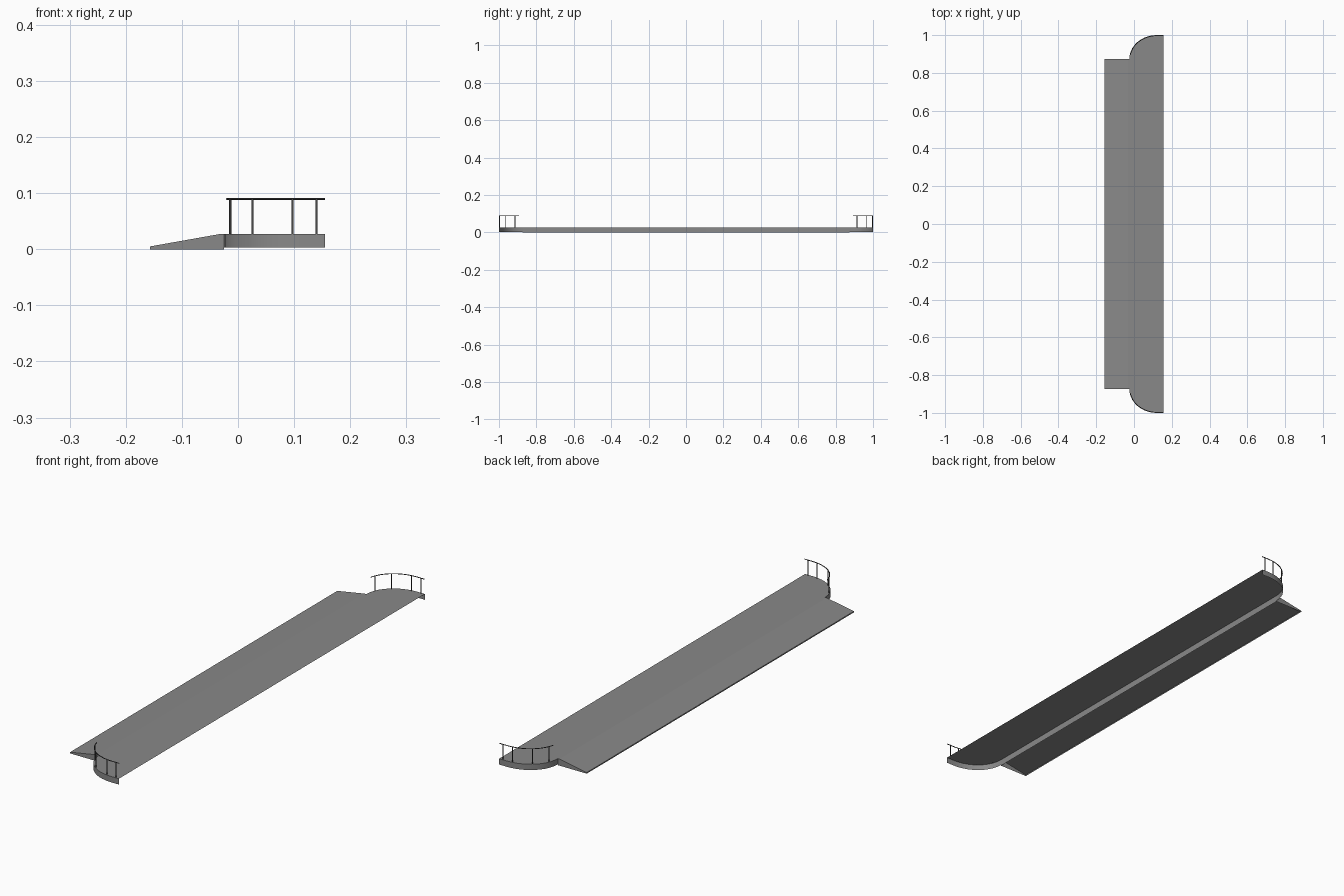
import bpy, bmesh, math
from mathutils import Vector

if "Cube" in bpy.data.objects:
    bpy.data.objects.remove(bpy.data.objects["Cube"])

X0, X1, YS = -0.025, 0.155, 0.873      # deck back, deck front, ramp half length
CX, TOP, LOW = 0.12, 0.027, 0.003


def material(name, v):
    m = bpy.data.materials.new(name)
    m.diffuse_color = (v, v, v, 1)
    m.use_nodes = True
    m.node_tree.nodes["Principled BSDF"].inputs["Base Color"].default_value = m.diffuse_color
    return m


GREY = material("concrete grey", 0.25)
DARK = material("dark rail metal", 0.07)


def finish(name, bm, mat, smooth=True):
    me = bpy.data.meshes.new(name)
    bm.to_mesh(me)
    bm.free()
    ob = bpy.data.objects.new(name, me)
    bpy.context.collection.objects.link(ob)
    me.materials.append(mat)
    if smooth:
        bpy.context.view_layer.objects.active = ob
        ob.select_set(True)
        bpy.ops.object.shade_smooth_by_angle(angle=math.radians(35))
        ob.select_set(False)
    return ob


def curve_point(a, inset=0.0):
    # rounded corner of the deck; a = 0 at the ramp, 90 at the straight end
    a = math.radians(a)
    return (CX - (CX - X0 - inset) * math.cos(a), YS + (1 - YS - inset) * math.sin(a))


# deck: top sheet with a skirt around the back and rounded ends, open below
corner = [curve_point(i * 9) for i in range(11)] + [(X1, 1.0)]
outline = corner[::-1] + [(x, -y) for x, y in corner]
bm = bmesh.new()
top = [bm.verts.new((x, y, TOP)) for x, y in outline]
low = [bm.verts.new((x, y, LOW)) for x, y in outline]
bm.faces.new(top)
for i in range(len(top) - 1):
    bm.faces.new((top[i], low[i], low[i + 1], top[i + 1]))
bmesh.ops.recalc_face_normals(bm, faces=bm.faces)
if max(bm.faces, key=lambda f: f.calc_area()).normal.z < 0:
    bmesh.ops.reverse_faces(bm, faces=bm.faces)
finish("platform_deck", bm, GREY)

# ramp: sloped sheet with front lip and side walls, open below
prof = [(-0.157, 0), (-0.157, 0.005), (-0.033, TOP), (X0, TOP), (X0, 0)]
bm = bmesh.new()
ends = [[bm.verts.new((x, s * YS, z)) for x, z in prof] for s in (-1, 1)]
for i in range(4):
    bm.faces.new((ends[0][i], ends[1][i], ends[1][i + 1], ends[0][i + 1]))
bm.faces.new(ends[0])
bm.faces.new(ends[1][::-1])
bmesh.ops.recalc_face_normals(bm, faces=bm.faces)
if max(bm.faces, key=lambda f: f.calc_area()).normal.z < 0:
    bmesh.ops.reverse_faces(bm, faces=bm.faces)
finish("ramp", bm, GREY, False)

# handrails and posts at both ends
for s, side in ((1, "back"), (-1, "front")):
    path = [curve_point(10 + i * 8, 0.003) for i in range(11)] + [(X1, 0.997)]
    bm = bmesh.new()
    rings = []
    for i, p in enumerate(path):
        a, b = Vector(path[max(i - 1, 0)]), Vector(path[min(i + 1, len(path) - 1)])
        t = (b - a).normalized()
        n = Vector((-t.y, t.x))
        ring = []
        for k in range(8):
            c = math.tau * k / 8
            q = Vector(p) + n * 0.002 * math.cos(c)
            ring.append(bm.verts.new((q.x, s * q.y, 0.0895 + 0.0015 * math.sin(c))))
        rings.append(ring)
    for r, q in zip(rings, rings[1:]):
        for k in range(8):
            bm.faces.new((r[k], r[(k + 1) % 8], q[(k + 1) % 8], q[k]))
    bm.faces.new(rings[0])
    bm.faces.new(rings[-1][::-1])
    bmesh.ops.recalc_face_normals(bm, faces=bm.faces)
    finish(side + "_handrail", bm, DARK)

    for j, px in enumerate((-0.014, 0.026, 0.097, 0.14)):
        u = min(1, (CX - px) / (CX - X0 - 0.003))
        py = YS + (0.997 - YS) * math.sqrt(1 - max(u, 0) ** 2)
        bpy.ops.mesh.primitive_cylinder_add(vertices=8, radius=0.002, depth=0.0625,
                                            location=(px, s * py, 0.058))
        ob = bpy.context.object
        ob.name = f"{side}_rail_post_{j + 1}"
        ob.data.materials.append(DARK)
        bpy.ops.object.shade_smooth_by_angle(angle=math.radians(50))
        ob.select_set(False)
